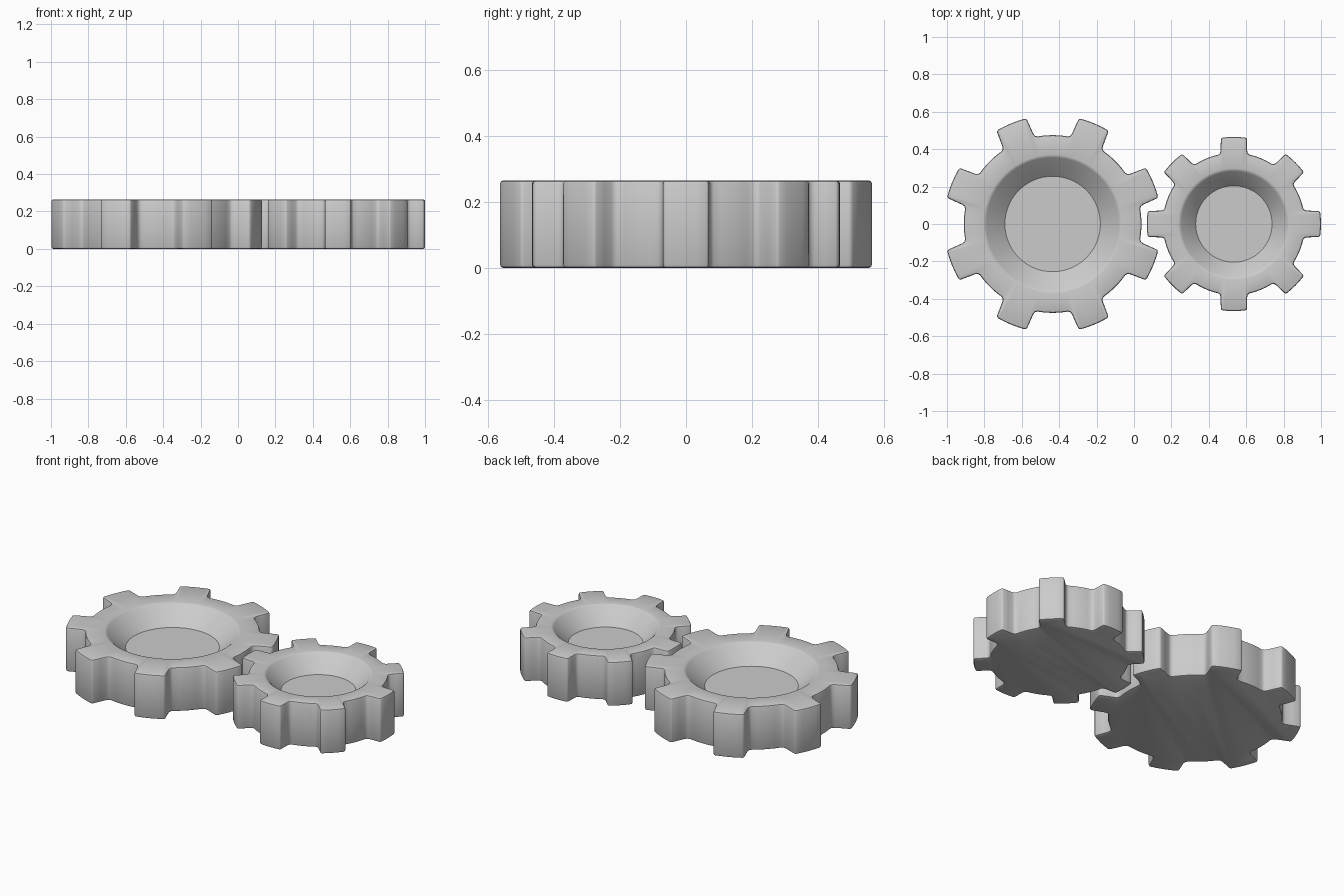
import bpy, bmesh
from math import radians, cos, sin, pi
from mathutils import Vector

if "Cube" in bpy.data.objects:
    bpy.data.objects.remove(bpy.data.objects["Cube"])

HEIGHT, BOWL_DEPTH, BEVEL, TEETH = 0.265, 0.10, 0.010, 8

# Half a tooth as (angle in degrees, radius): tip, rounded corner, flank, fillet, root
HALF_TOOTH = [(0, .582), (4, .582), (7.5, .582), (8.25, .579), (8.75, .572),
              (9.6, .53), (10.4, .495), (11.2, .481), (12.7, .475),
              (16, .475), (19.3, .475), (22.5, .475)]


def gear_outline(scale, phase):
    """Closed list of 2D points, mirrored half tooth repeated around the centre."""
    tooth = [(-a, r) for a, r in HALF_TOOTH[:0:-1]] + HALF_TOOTH[:-1]
    pts = []
    for k in range(TEETH):
        for a, r in tooth:
            t = radians(a + phase + k * 360 / TEETH)
            pts.append(Vector((cos(t), sin(t))) * r * scale)
    return pts


def inset(pts, d):
    n, out = len(pts), []
    for i, p in enumerate(pts):
        t = (pts[(i + 1) % n] - p).normalized() + (p - pts[i - 1]).normalized()
        t.normalize()
        out.append(p + Vector((-t.y, t.x)) * d)
    return out


def circle_like(pts, r):
    return [p.normalized() * r for p in pts]


def make_gear(name, x, scale, phase):
    base = gear_outline(scale, phase)
    b, top = BEVEL, HEIGHT
    rim, floor = 0.362 * scale, 0.255 * scale
    # Rings from the underside, up the bevelled wall, over the rim and into the bowl
    rings = [(inset(base, b), 0), (inset(base, b * .3), b * .3), (base, b),
             (base, top - b), (inset(base, b * .3), top - b * .3), (inset(base, b), top),
             (circle_like(base, rim + .008), top),
             (circle_like(base, rim), top - .002),
             (circle_like(base, rim - .008), top - .008),
             (circle_like(base, floor), top - BOWL_DEPTH)]
    bm = bmesh.new()
    loops = [[bm.verts.new((p.x, p.y, z)) for p in pts] for pts, z in rings]
    n = len(base)
    for lo, hi in zip(loops, loops[1:]):
        for i in range(n):
            j = (i + 1) % n
            bm.faces.new((lo[i], lo[j], hi[j], hi[i]))
    bm.faces.new(loops[0][::-1])
    bm.faces.new(loops[-1])
    bmesh.ops.recalc_face_normals(bm, faces=bm.faces)
    mesh = bpy.data.meshes.new(name)
    bm.to_mesh(mesh)
    bm.free()
    ob = bpy.data.objects.new(name, mesh)
    ob.location.x = x
    bpy.context.collection.objects.link(ob)
    bpy.ops.object.select_all(action='DESELECT')
    ob.select_set(True)
    bpy.context.view_layer.objects.active = ob
    bpy.ops.object.shade_smooth_by_angle(angle=radians(35))
    return ob


# Two meshing gears
make_gear("large_gear", -0.435, 1.0, 22.5)
make_gear("small_gear", 0.534, 0.8, 0)
